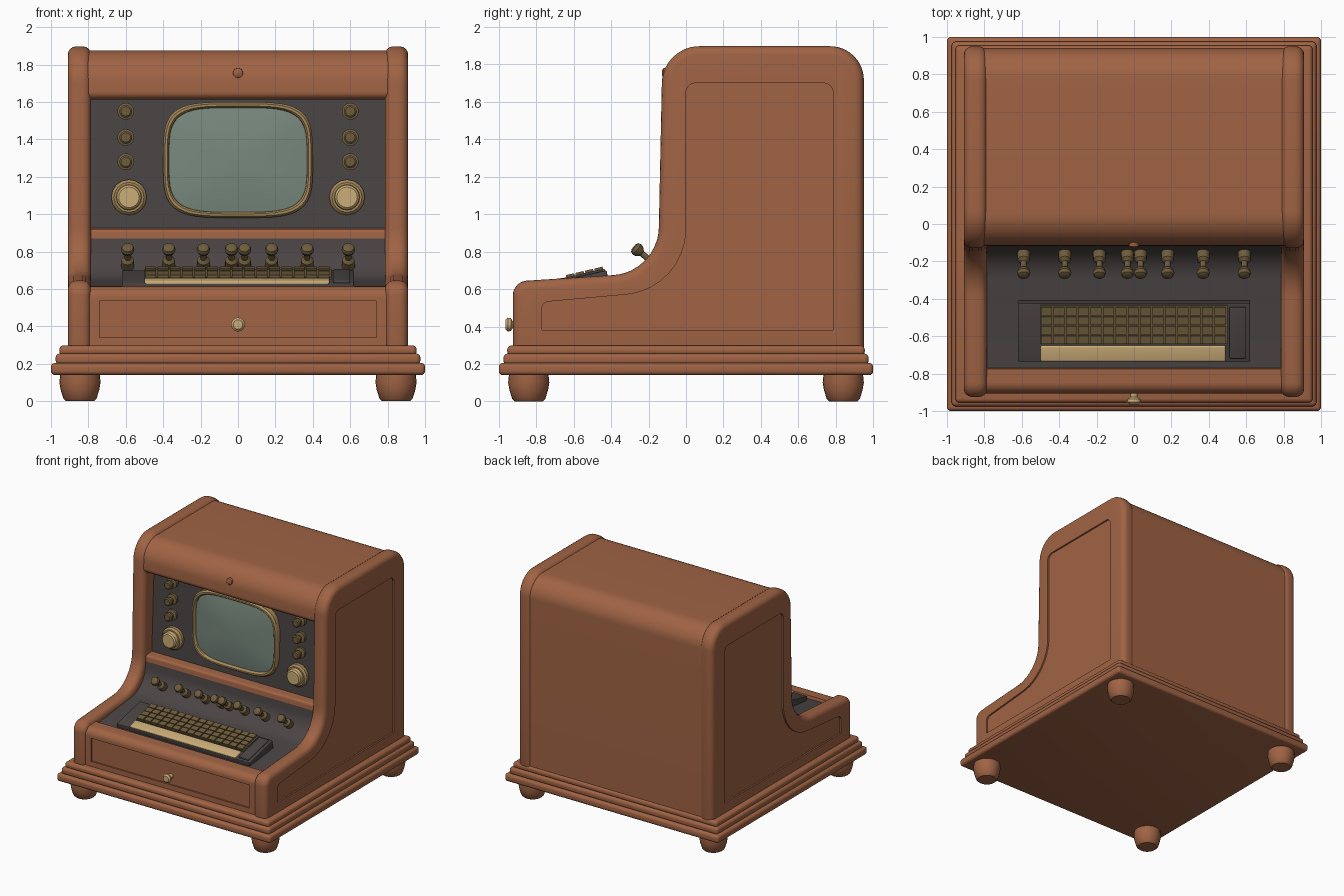
import bpy, bmesh, math
from mathutils import Vector, Matrix

if "Cube" in bpy.data.objects:
    bpy.data.objects.remove(bpy.data.objects["Cube"])


def mat(name, rgb):
    m = bpy.data.materials.new(name)
    m.diffuse_color = (*rgb, 1)
    m.use_nodes = True
    m.node_tree.nodes["Principled BSDF"].inputs["Base Color"].default_value = m.diffuse_color
    return m


WOOD = mat("warm_wood", (0.35, 0.125, 0.058))
DARK = mat("charcoal_panel", (0.07, 0.058, 0.058))
GLASS = mat("screen_glass", (0.19, 0.25, 0.21))
GOLD = mat("pale_gold", (0.60, 0.42, 0.19))
BRASS = mat("brass", (0.38, 0.25, 0.10))
BRONZE = mat("dark_bronze", (0.16, 0.11, 0.045))


def finish(name, bm, mats, bevel=0, cutter=None, matrix=None):
    """Turn a bmesh into an object, with optional bevel and recess cut."""
    bmesh.ops.recalc_face_normals(bm, faces=bm.faces[:])
    if matrix:
        bm.transform(matrix)
    me = bpy.data.meshes.new(name)
    bm.to_mesh(me)
    bm.free()
    ob = bpy.data.objects.new(name, me)
    bpy.context.collection.objects.link(ob)
    for m in mats:
        me.materials.append(m)
    if bevel:
        b = ob.modifiers.new("round", 'BEVEL')
        b.width, b.segments, b.use_clamp_overlap = bevel, 4, False
        b.limit_method, b.angle_limit = 'ANGLE', math.radians(40)
    if cutter:
        c = ob.modifiers.new("recess", 'BOOLEAN')
        c.object, c.operation, c.solver = cutter, 'DIFFERENCE', 'EXACT'
        cutter.hide_render = True
    if ob.modifiers:
        dg = bpy.context.evaluated_depsgraph_get()
        baked = bpy.data.meshes.new_from_object(ob.evaluated_get(dg))
        ob.modifiers.clear()
        ob.data = baked
        if cutter:
            bpy.data.objects.remove(cutter)
    return ob


def fillet(points, n=10):
    """Round the corners of a closed (y, z, radius) outline."""
    out = []
    for i, (y, z, r) in enumerate(points):
        p = Vector((y, z))
        if not r:
            out.append(p)
            continue
        d1 = (Vector(points[i - 1][:2]) - p).normalized()
        d2 = (Vector(points[(i + 1) % len(points)][:2]) - p).normalized()
        half = d1.angle(d2) / 2
        c = p + (d1 + d2).normalized() * (r / math.sin(half))
        a, b = p + d1 * r / math.tan(half) - c, p + d2 * r / math.tan(half) - c
        out += [c + a.lerp(b, k / n).normalized() * r for k in range(n + 1)]
    return out


def loft(bm, rings, cap_start=True, cap_end=True):
    loops = [[bm.verts.new(v) for v in ring] for ring in rings]
    for a, b in zip(loops, loops[1:]):
        for i in range(len(a)):
            j = (i + 1) % len(a)
            bm.faces.new((a[i], a[j], b[j], b[i]))
    if cap_start:
        bm.faces.new(loops[0])
    if cap_end:
        bm.faces.new(loops[-1])


def prism(outline, x0, x1):
    bm = bmesh.new()
    loft(bm, [[(x, p.x, p.y) for p in outline] for x in (x0, x1)])
    return bm


def add_box(bm, lo, hi):
    size = [b - a for a, b in zip(lo, hi)]
    mid = [(a + b) / 2 for a, b in zip(lo, hi)]
    bmesh.ops.create_cube(bm, size=1, matrix=Matrix.Translation(mid) @ Matrix.Diagonal((*size, 1)))


def box(name, lo, hi, m, bevel=0, matrix=None):
    bm = bmesh.new()
    add_box(bm, lo, hi)
    return finish(name, bm, [m], bevel, None, matrix)


def lathe(name, profile, loc, axis, m, n=24):
    """Revolve (radius, height) pairs about an axis through loc."""
    bm = bmesh.new()
    loft(bm, [[(r * math.cos(t), r * math.sin(t), h)
               for t in (2 * math.pi * i / n for i in range(n))] for r, h in profile])
    rot = Vector(axis).to_track_quat('Z', 'Y').to_matrix().to_4x4()
    return finish(name, bm, [m], 0, None, Matrix.Translation(loc) @ rot)


FRONT = (0, -1, 0)

# Stepped plinth and feet
for i, (w, z0, z1) in enumerate([(1.0, 0.14, 0.205), (0.975, 0.195, 0.255), (0.955, 0.245, 0.298)]):
    box(f"plinth_step_{i + 1}", (-w, -w, z0), (w, w, z1), WOOD, 0.022)
for x in (-0.845, 0.845):
    for y in (-0.84, 0.84):
        lathe("foot", [(0.075, 0), (0.088, 0.012), (0.103, 0.06), (0.11, 0.1), (0.105, 0.15)],
              (x, y, 0), (0, 0, 1), WOOD)

# Cabinet core: drawer front, control deck, screen panel, hood, back
core = fillet([(-0.905, 0.2, 0), (-0.905, 0.61, 0.06), (-0.775, 0.615, 0), (-0.77, 0.59, 0),
               (-0.13, 0.66, 0.2), (-0.11, 0.87, 0), (-0.105, 0.92, 0.02), (-0.03, 0.925, 0),
               (0.0, 1.62, 0), (-0.12, 1.61, 0.04), (-0.11, 1.875, 0.17),
               (0.94, 1.875, 0.16), (0.94, 0.2, 0)])
bm = prism(core, -0.82, 0.82)
bm.normal_update()
for f in bm.faces:
    c = f.calc_center_median()
    deck = -0.772 < c.y < -0.1 and 0.58 < c.z < 0.87
    screen_wall = 1.0 < c.z < 1.5 and c.y < 0
    if abs(c.x) < 0.5 and (deck or screen_wall):
        f.material_index = 1
cut = box("drawer_cutter", (-0.74, -1, 0.34), (0.74, -0.893, 0.535), WOOD)
finish("cabinet_core", bm, [WOOD, DARK], 0, cut)

# Side cheeks with recessed panels
cheek = fillet([(-0.925, 0.2, 0), (-0.925, 0.64, 0.08), (-0.15, 0.69, 0.26),
                (-0.125, 1.897, 0.2), (0.95, 1.897, 0.18), (0.95, 0.2, 0)])
panel = fillet([(-0.77, 0.38, 0), (-0.77, 0.53, 0.04), (0.0, 0.60, 0.35), (0.0, 1.70, 0.05),
                (0.785, 1.70, 0.05), (0.785, 0.38, 0)])
for side, s in (("left", -1), ("right", 1)):
    cut = finish("panel_cutter", prism(panel, s * 0.897, s * 1.0), [WOOD])
    finish(f"{side}_cheek", prism(cheek, s * 0.785, s * 0.91), [WOOD], 0.045, cut)


# Screen with bezel, rounded-rectangle outline
def screen_ring(a, b, y, n=64):
    def power(v):
        return math.copysign(abs(v) ** 0.5, v)
    return [(a * power(math.cos(t)), y, 1.29 + b * power(math.sin(t)))
            for t in (2 * math.pi * (i + 0.5) / n for i in range(n))]


bm = bmesh.new()
loft(bm, [screen_ring(0.40 - g, 0.31 - g, y) for g, y in
          [(0, 0.02), (0, -0.045), (0.01, -0.06), (0.022, -0.06), (0.03, -0.05), (0.034, -0.01)]],
     False, False)
finish("screen_bezel", bm, [BRASS])
bm = bmesh.new()
loft(bm, [screen_ring(0.372 * s, 0.282 * s, -0.035 - 0.025 * (1 - s * s))
          for s in (1, 0.85, 0.65, 0.4, 0.15)], False)
finish("screen_glass", bm, [GLASS])

# Knobs either side of the screen
for x in (-1, 1):
    for z in (1.55, 1.41, 1.28):
        lathe("small_knob", [(0.045, -0.03), (0.045, 0.015), (0.022, 0.022), (0.022, 0.04),
                             (0.034, 0.046), (0.034, 0.068), (0.025, 0.075)],
              (x * 0.6, -0.015, z), FRONT, BRONZE)
    lathe("dial_skirt", [(0.095, -0.03), (0.095, 0.02), (0.08, 0.035)],
          (x * 0.583, -0.025, 1.09), FRONT, BRASS, 16)
    lathe("dial_cap", [(0.07, 0.02), (0.066, 0.065), (0.055, 0.075)],
          (x * 0.583, -0.025, 1.09), FRONT, GOLD, 16)

# Row of toggle levers on the deck
for x in (-0.59, -0.37, -0.185, -0.035, 0.035, 0.18, 0.37, 0.59):
    lathe("toggle_lever", [(0.035, -0.03), (0.033, 0.03), (0.016, 0.045), (0.016, 0.085),
                           (0.03, 0.1), (0.036, 0.118), (0.03, 0.136), (0.015, 0.143)],
          (x, -0.17, 0.735), (0, -0.77, 0.64), BRONZE, 16)

# Keyboard, tilted with the deck
tilt = Matrix.Translation((0, -0.58, 0.66)) @ Matrix.Rotation(math.radians(13), 4, 'X')
box("keyboard_frame", (-0.62, -0.16, -0.085), (0.62, 0.16, 0.004), DARK, 0.006, tilt)
box("keyboard_side_pad", (0.51, -0.14, 0), (0.6, 0.14, 0.016), DARK, 0.006, tilt)
box("front_key_bar", (-0.5, -0.157, -0.01), (0.49, -0.07, 0.018), GOLD, 0.01, tilt)
bm = bmesh.new()
add_box(bm, (-0.5, -0.06, 0), (0.5, 0.152, 0.014))
for row in range(4):
    for col in range(15):
        x, y = -0.497 + col * 0.0663, -0.057 + row * 0.052
        add_box(bm, (x, y, 0.01), (x + 0.058, y + 0.045, 0.028))
finish("keyboard_keys", bm, [BRONZE], 0, None, tilt)

# Drawer pull and hood button
lathe("drawer_pull", [(0.02, -0.02), (0.018, 0.025), (0.034, 0.035), (0.037, 0.052), (0.025, 0.064)],
      (0, -0.9, 0.41), FRONT, GOLD)
lathe("hood_button", [(0.028, -0.03), (0.026, 0.012), (0.014, 0.02)],
      (0, -0.108, 1.755), FRONT, WOOD)

# Smooth the rounded parts, keep hard edges
bpy.ops.object.select_all(action='DESELECT')
for ob in bpy.context.collection.objects:
    ob.select_set(True)
    bpy.context.view_layer.objects.active = ob
bpy.ops.object.shade_smooth_by_angle(angle=math.radians(35))
